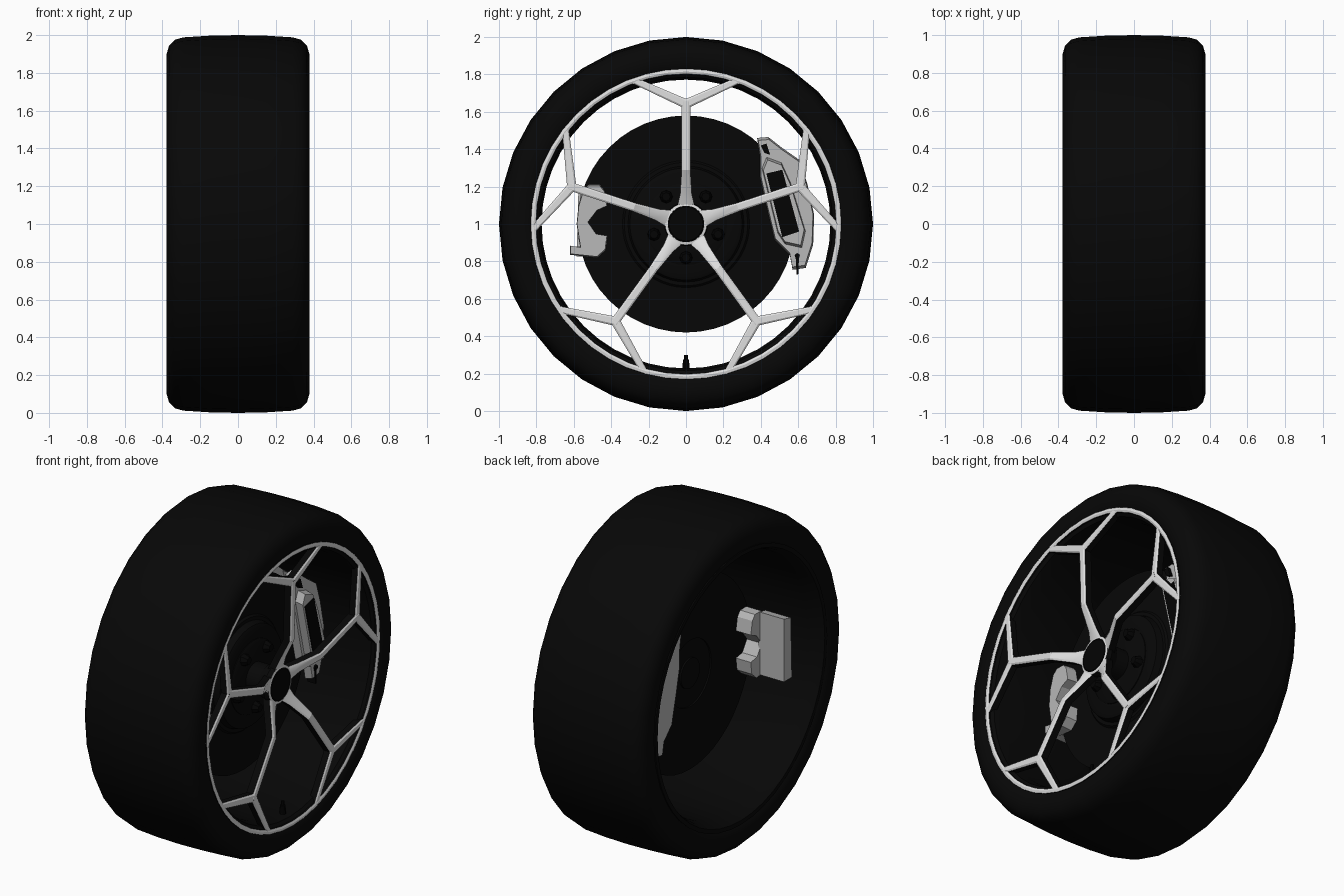
import bpy, bmesh, math
from mathutils import Vector

if "Cube" in bpy.data.objects:
    bpy.data.objects.remove(bpy.data.objects["Cube"])

CENTRE = Vector((0, 0, 1))


def material(name, value):
    m = bpy.data.materials.new(name)
    m.diffuse_color = (value, value, value, 1)
    m.use_nodes = True
    m.node_tree.nodes["Principled BSDF"].inputs["Base Color"].default_value = m.diffuse_color
    return m


RUBBER = material("rubber_black", 0.0022)
DARK = material("dark_metal", 0.0022)
BLACK = material("gloss_black", 0.001)
SILVER = material("silver", 0.74)
GREY = material("caliper_grey", 0.48)


def finish(bm, name, mat, angle=32, side_mat=None):
    """Make the object; side_mat colours every face not turned towards +x."""
    bmesh.ops.recalc_face_normals(bm, faces=bm.faces)
    bm.normal_update()
    if side_mat:
        for f in bm.faces:
            f.material_index = 0 if f.normal.x > 0.3 else 1
    me = bpy.data.meshes.new(name)
    bm.to_mesh(me)
    bm.free()
    me.materials.append(mat)
    if side_mat:
        me.materials.append(side_mat)
    me.shade_smooth()
    me.set_sharp_from_angle(angle=math.radians(angle))
    ob = bpy.data.objects.new(name, me)
    bpy.context.collection.objects.link(ob)
    return ob


def lathe(name, profile, mat, n=32, centre=(0, 1), closed=True, side_mat=None):
    """Spin (x, radius) points about the x axis; open profiles get end caps."""
    bm = bmesh.new()
    rings = []
    for i in range(n):
        a = 2 * math.pi * i / n
        rings.append([bm.verts.new((x, centre[0] + r * math.cos(a), centre[1] + r * math.sin(a)))
                      for x, r in profile])
    m = len(profile)
    for i in range(n):
        a, b = rings[i], rings[(i + 1) % n]
        for j in range(m if closed else m - 1):
            k = (j + 1) % m
            bm.faces.new((a[j], a[k], b[k], b[j]))
    if not closed:
        bm.faces.new([r[0] for r in rings])
        bm.faces.new([r[-1] for r in rings])
    return finish(bm, name, mat, 32, side_mat)


def prism(name, outline, x0, x1, mat, taper=1.0):
    """Extrude a (y, z) outline along x, shrinking the x1 end by taper."""
    bm = bmesh.new()
    cy = sum(p[0] for p in outline) / len(outline)
    cz = sum(p[1] for p in outline) / len(outline)
    a = [bm.verts.new((x0, y, z)) for y, z in outline]
    b = [bm.verts.new((x1, cy + (y - cy) * taper, cz + (z - cz) * taper)) for y, z in outline]
    bm.faces.new(a)
    bm.faces.new(b)
    n = len(a)
    for i in range(n):
        j = (i + 1) % n
        bm.faces.new((a[i], a[j], b[j], b[i]))
    return finish(bm, name, mat, 20)


def polar(x, r, deg):
    a = math.radians(deg)
    return CENTRE + Vector((x, r * math.cos(a), r * math.sin(a)))


def beam(bm, points, widths, depth):
    """Bar along points; front edge on the path, chamfered section towards +x."""
    d = (points[-1] - points[0])
    side = Vector((0, -d.z, d.y)).normalized()
    rings = []
    for p, w in zip(points, widths):
        sect = ((-.5, -depth), (-.5, -.006), (-.3, 0), (.3, 0), (.5, -.006), (.5, -depth))
        rings.append([bm.verts.new(p + side * s * w + Vector((h, 0, 0))) for s, h in sect])
    for a, b in zip(rings, rings[1:]):
        for i in range(6):
            j = (i + 1) % 6
            bm.faces.new((a[i], a[j], b[j], b[i]))
    bm.faces.new(rings[0])
    bm.faces.new(rings[-1])


# Tyre with slightly crowned tread and rounded shoulders
half = [(0, 1), (.15, .997), (.29, .988), (.335, .975), (.365, .945), (.378, .90), (.375, .86), (.362, .825), (.34, .80)]
lathe("tyre", half + [(-x, r) for x, r in reversed(half[1:])], RUBBER)

# Rim barrel and bright front lip
lathe("rim_barrel", [(.362, .805), (.345, .785), (.28, .772), (-.28, .772), (-.34, .785), (-.37, .80),
                     (-.37, .825), (-.3, .805), (.3, .805), (.35, .82)], DARK, 48)
lathe("rim_lip", [(.345, .80), (.368, .803), (.373, .815), (.37, .83), (.345, .832)], SILVER, 48, side_mat=DARK)

# Five Y-shaped spokes, dished towards the hub: bright faces, dark sides
bm = bmesh.new()
for i in range(5):
    a = 90 + 72 * i
    beam(bm, [polar(.275, .08, a), polar(.305, .16, a), polar(.368, .29, a), polar(.378, .655, a)],
         [.10, .062, .046, .046], .05)
    for s in (-1, 1):
        beam(bm, [polar(.377, .642, a), polar(.371, .818, a + s * 20)], [.05, .036], .045)
finish(bm, "spokes", SILVER, 20, DARK)

# Hub
lathe("hub_ring", [(.20, .095), (.255, .118), (.282, .112), (.285, .097), (.2, .08)], SILVER, side_mat=DARK)
lathe("hub_cap", [(.22, .097), (.281, .097), (.287, .09)], BLACK, closed=False)
lathe("axle", [(-.03, .09), (.23, .09)], DARK, closed=False)

# Brake disc with stepped hat and wheel nuts
lathe("brake_disc", [(-.03, .2), (-.03, .58), (.04, .58), (.04, .34), (.052, .33), (.052, .31),
                     (.09, .30), (.10, .28), (.10, .2)], DARK, 48)
lathe("disc_hat", [(-.02, .22), (.105, .22), (.115, .20)], DARK, closed=False)
for i in range(5):
    p = polar(0, .18, 54 + 72 * i)
    lathe("wheel_nut", [(.10, .035), (.125, .035), (.15, .022)], BLACK, 8, (p.y, p.z), False)

# Large front caliper: two side plates, outer bridge, raised face and dark window
big = [(.38, 1.46), (.44, 1.465), (.51, 1.41), (.61, 1.34), (.65, 1.21), (.685, 1.05), (.68, .89),
       (.64, .765), (.57, .755), (.555, .835), (.475, .915), (.43, 1.10), (.395, 1.26), (.395, 1.37)]
prism("caliper_front_plate", big, .05, .10, GREY, .96)
prism("caliper_back_plate", big, -.05, -.24, GREY, .94)
prism("caliper_bridge", [(.50, 1.41), (.61, 1.34), (.65, 1.21), (.685, 1.05), (.68, .89), (.64, .78),
                         (.60, .80), (.62, .95), (.60, 1.12), (.55, 1.27)], -.06, .06, GREY)
prism("caliper_raised_face", [(.405, 1.30), (.43, 1.36), (.51, 1.33), (.56, 1.22), (.64, .96), (.62, .87),
                              (.53, .89), (.49, .95)], .09, .145, GREY, .93)
prism("caliper_window", [(.43, 1.27), (.515, 1.29), (.605, .96), (.515, .93)], .143, .150, BLACK)
prism("caliper_top_clip", [(.40, 1.42), (.43, 1.43), (.45, 1.37), (.42, 1.38)], .09, .12, BLACK)
lathe("caliper_pin", [(.03, .014), (.11, .014)], BLACK, 8, (.595, .83), False)
prism("caliper_hose", [(.585, .84), (.605, .84), (.60, .73), (.592, .73)], .05, .105, BLACK)

# Small rear caliper: C-shaped jaws, a bridge and a box-shaped housing behind
jaw = [(-.55, 1.18), (-.52, 1.21), (-.46, 1.21), (-.435, 1.18), (-.42, 1.10), (-.475, 1.075), (-.525, 1.01),
       (-.48, .945), (-.42, .935), (-.43, .86), (-.475, .82), (-.62, .835), (-.62, .88), (-.565, .87),
       (-.585, 1.0), (-.575, 1.1)]
prism("rear_caliper_front_jaw", jaw, .05, .12, GREY, .97)
prism("rear_caliper_back_jaw", jaw, -.14, -.04, GREY)
prism("rear_caliper_housing", [(-.585, .825), (-.51, .825), (-.51, 1.205), (-.575, 1.19)], -.30, -.13, GREY)
prism("rear_caliper_bridge", [(-.62, .835), (-.565, .835), (-.56, 1.0), (-.53, 1.2), (-.56, 1.18), (-.585, 1.0),
                              (-.565, .88), (-.62, .88)], -.2, .06, GREY)

# Tyre valve standing on the barrel
bm = bmesh.new()
for r, depth, z in ((.02, .05, .25), (.012, .04, .28)):
    res = bmesh.ops.create_cone(bm, cap_ends=True, segments=10, radius1=r, radius2=r * .8, depth=depth)
    bmesh.ops.translate(bm, verts=res["verts"], vec=(.30, 0, z))
finish(bm, "valve", BLACK)
